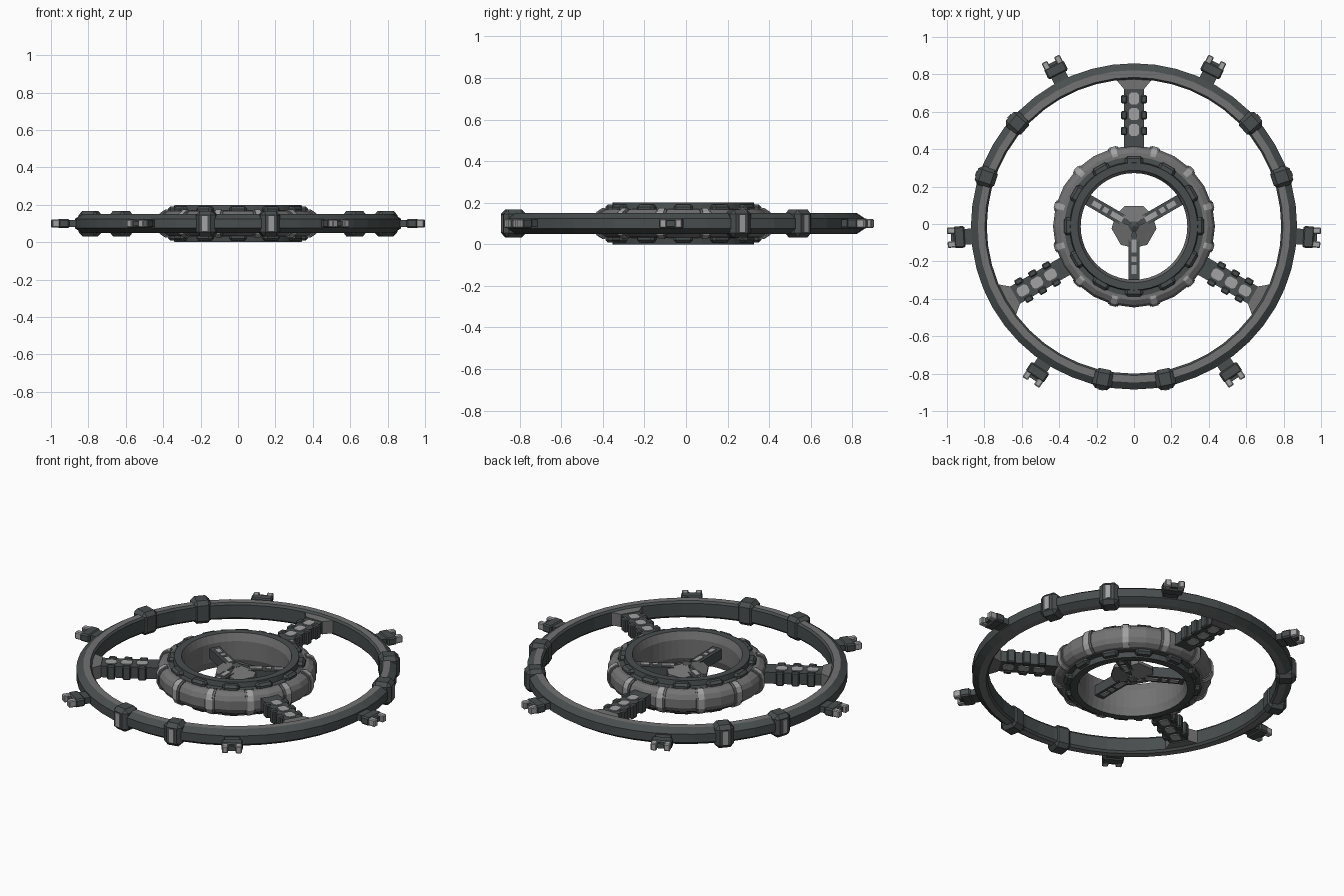
import bpy, bmesh
from math import sin, cos, pi, radians
from mathutils import Matrix, Vector

cube = bpy.data.objects.get("Cube")
if cube:
    bpy.data.objects.remove(cube)

CENTRE = Vector((0, -0.013, 0.1))


def material(name, rgb):
    m = bpy.data.materials.new(name)
    m.use_nodes = True
    m.diffuse_color = (*rgb, 1)
    m.node_tree.nodes["Principled BSDF"].inputs["Base Color"].default_value = (*rgb, 1)
    return m


DARK = material("dark slate", (0.065, 0.075, 0.075))
GREY = material("mid grey", (0.17, 0.17, 0.17))
LIGHT = material("light grey", (0.36, 0.36, 0.36))


def finish(name, bm, mats, angle=0):
    """Turn a bmesh into an object, rotated about the station axis."""
    bmesh.ops.recalc_face_normals(bm, faces=bm.faces)
    me = bpy.data.meshes.new(name)
    bm.to_mesh(me)
    bm.free()
    for m in mats:
        me.materials.append(m)
    ob = bpy.data.objects.new(name, me)
    bpy.context.collection.objects.link(ob)
    ob.matrix_world = Matrix.Translation(CENTRE) @ Matrix.Rotation(radians(angle), 4, 'Z')
    return ob


def revolve(name, profile, mats, steps, bands=None, centre=0, half=None):
    """Sweep a closed (radius, height) profile round the axis, or over an arc."""
    bm = bmesh.new()
    full = half is None
    count = steps if full else steps + 1
    rings = []
    for i in range(count):
        a = 2 * pi * i / steps if full else radians(half) * (2 * i / steps - 1)
        rings.append([bm.verts.new((r * cos(a), r * sin(a), z)) for r, z in profile])
    n = len(profile)
    for i in range(steps):
        p, q = rings[i], rings[(i + 1) % count]
        for j in range(n):
            k = (j + 1) % n
            f = bm.faces.new((p[j], p[k], q[k], q[j]))
            f.material_index = bands[j] if bands else 0
    if not full:
        bm.faces.new(rings[0])
        bm.faces.new(rings[-1])
    return finish(name, bm, mats, centre)


def prism(name, outline, z0, z1, mat, angle, bevel=0):
    """Extrude a (radial, sideways) outline between two heights."""
    bm = bmesh.new()
    low = [bm.verts.new((r, t, z0)) for r, t in outline]
    high = [bm.verts.new((r, t, z1)) for r, t in outline]
    bm.faces.new(low)
    bm.faces.new(high)
    for i in range(len(outline)):
        j = (i + 1) % len(outline)
        bm.faces.new((low[i], low[j], high[j], high[i]))
    if bevel:
        bmesh.ops.bevel(bm, geom=bm.edges[:], offset=bevel, segments=1, affect='EDGES')
    return finish(name, bm, [mat], angle)


def block(name, r0, r1, half, z0, z1, mat, angle, side=0, bevel=0):
    outline = [(r0, side - half), (r1, side - half), (r1, side + half), (r0, side + half)]
    return prism(name, outline, z0, z1, mat, angle, bevel)


def mirrored(half_profile):
    """Complete a profile given from its upper inside to its upper outside."""
    return half_profile + [(r, -z) for r, z in reversed(half_profile)]


# Outer ring: dark with a grey strip on top and underneath
ring = mirrored([(0.787, 0.038), (0.797, 0.05), (0.835, 0.05), (0.872, 0.025)])
revolve("outer_ring", ring, [DARK, GREY], 48, [0, 1, 0, 0, 0, 1, 0, 0])

# Hub: grey collar with light bands around a dark drum
collar = mirrored([(0.33, 0.068), (0.395, 0.066), (0.42, 0.05), (0.433, 0.025)])
revolve("hub_collar", collar, [GREY], 24)
drum = mirrored([(0.285, 0.055), (0.3, 0.1), (0.34, 0.1), (0.345, 0.07), (0.372, 0.068)])
revolve("hub_drum", drum, [DARK, GREY], 48, [1, 0, 0, 0, 0, 0, 0, 0, 1, 1])
band = mirrored([(0.385, 0.074), (0.4, 0.074), (0.428, 0.056), (0.441, 0.028)])
for i in range(12):
    a = 30 * i
    revolve("hub_band", band, [LIGHT], 1, centre=a + 15, half=2.2)
    revolve("hub_band_base", [(r - 0.004, z * 0.95) for r, z in band], [GREY], 1,
            centre=a + 15, half=3.6)
    for s in (1, -1):
        z0, z1 = sorted((s * 0.045, s * 0.092))
        block("drum_block", 0.325, 0.375, 0.047, z0, z1, DARK, a, bevel=0.013)

for spoke in (90, 210, 330):
    # Spoke beam with a flared foot at the ring
    block("spoke_beam", 0.40, 0.8, 0.053, -0.034, 0.034, DARK, spoke)
    flare = [(0.735, -0.054), (0.79, -0.1), (0.8, -0.1), (0.8, 0.1), (0.79, 0.1), (0.735, 0.054)]
    prism("spoke_flare", flare, -0.038, 0.038, GREY, spoke)
    for r in (0.51, 0.595, 0.68):
        for s in (1, -1):
            block("spoke_knob", r - 0.022, r + 0.022, 0.016, -0.04, 0.04, DARK, spoke,
                  side=s * 0.054, bevel=0.006)
            z0, z1 = sorted((s * 0.033, s * 0.039))
            rim = [(-0.032, -0.015), (-0.02, -0.027), (0.02, -0.027), (0.032, -0.015),
                   (0.032, 0.015), (0.02, 0.027), (-0.02, 0.027), (-0.032, 0.015)]
            prism("spoke_panel", [(r + 0.005 + x, y) for x, y in rim], z0, z1, LIGHT, spoke)

    # Docking ports either side of each spoke
    for s in (1, -1):
        a = spoke + s * 26.5
        block("port_neck", 0.855, 0.93, 0.042, -0.018, 0.018, DARK, a)
        block("port_body", 0.905, 0.965, 0.058, -0.024, 0.024, DARK, a, bevel=0.008)
        block("port_bridge", 0.96, 0.98, 0.03, -0.014, 0.014, DARK, a)
        for t in (1, -1):
            block("port_prong", 0.955, 1.0, 0.017, -0.021, 0.021, LIGHT, a,
                  side=t * 0.037, bevel=0.005)

    # Ring clamps in pairs midway between spokes
    for s in (1, -1):
        a = spoke + 60 + s * 11.5
        block("ring_clamp", 0.778, 0.888, 0.053, -0.068, 0.068, DARK, a, bevel=0.022)
        block("ring_clamp_strip", 0.87, 0.893, 0.014, -0.04, 0.04, LIGHT, a)

    # Core arms, opposite the spokes
    arm = spoke + 180
    block("core_arm", 0.0, 0.29, 0.03, -0.03, 0.03, DARK, arm)
    for s in (1, -1):
        for r0, r1 in ((0.07, 0.14), (0.16, 0.19), (0.205, 0.255)):
            z0, z1 = sorted((s * 0.029, s * 0.036))
            block("core_arm_panel", r0, r1, 0.014, z0, z1, LIGHT, arm)

    # Core plates sloping down from the hub axis
    bm = bmesh.new()
    shape = [(0.02, 0.02), (0.075, 0.083), (0.11, 0.05)]
    outline = shape + [(r, -t) for r, t in reversed(shape)]
    for s in (1, -1):
        up = [bm.verts.new((r, t, s * (0.055 - 0.42 * r))) for r, t in outline]
        bm.faces.new(up)
        if s == 1:
            top = up
    for i in range(6):
        j = (i + 1) % 6
        bm.faces.new((top[i], top[j], up[j], up[i]))
    finish("core_plate", bm, [GREY], spoke)

# Central spindle
revolve("core_spindle", [(0.0001, 0.06), (0.03, 0.045), (0.03, -0.045), (0.0001, -0.06)],
        [DARK], 6)
